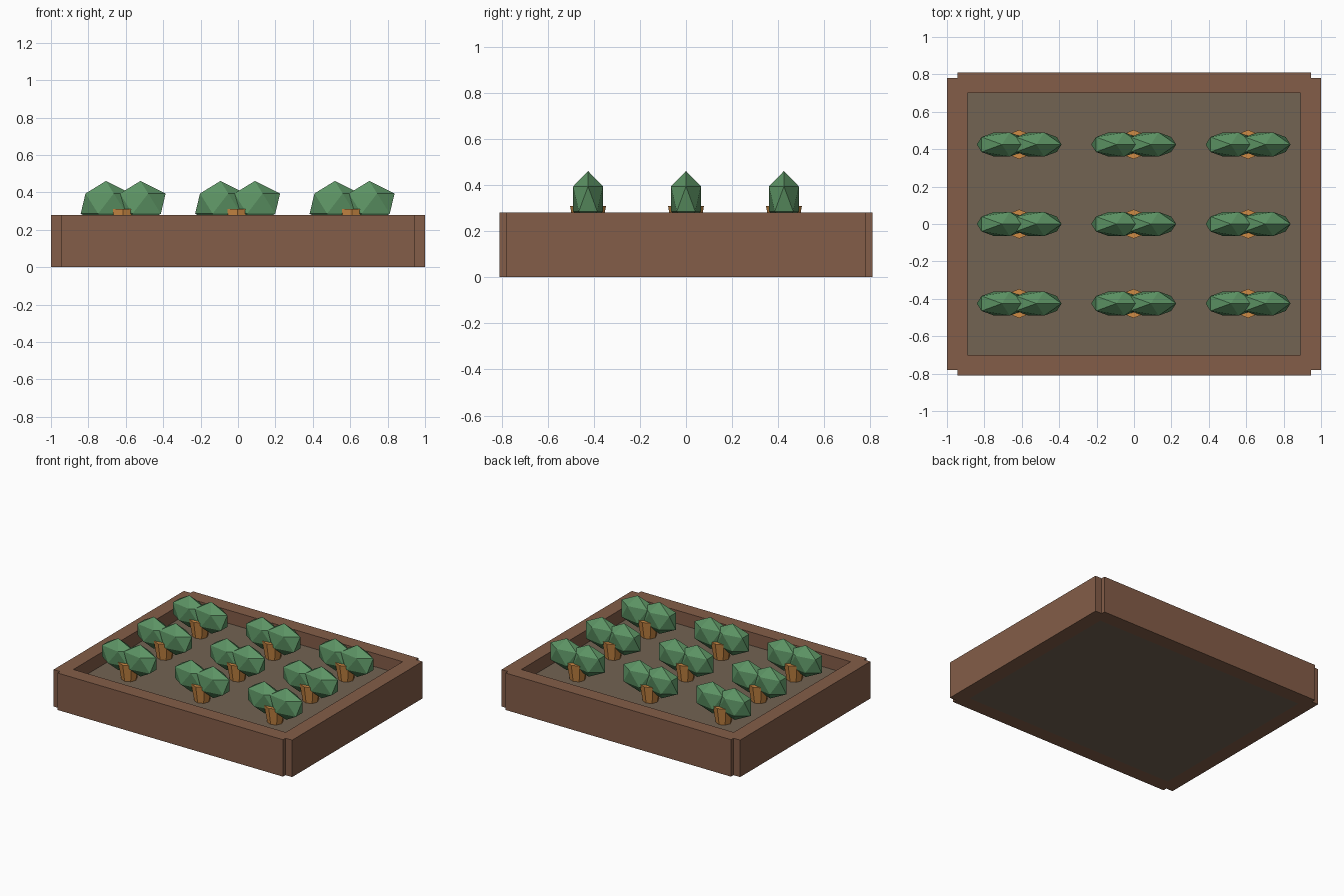
import bpy

if "Cube" in bpy.data.objects:
    bpy.data.objects.remove(bpy.data.objects["Cube"])


def material(name, rgb):
    m = bpy.data.materials.new(name)
    m.diffuse_color = (*rgb, 1)
    m.use_nodes = True
    m.node_tree.nodes["Principled BSDF"].inputs["Base Color"].default_value = m.diffuse_color
    return m


WOOD = material("wood", (0.23, 0.11, 0.065))
SOIL = material("soil", (0.17, 0.125, 0.085))
LEAF = material("leaf_green", (0.11, 0.30, 0.13))
ROOT = material("root_orange", (0.62, 0.26, 0.06))


def finish(name, mat):
    ob = bpy.context.object
    ob.name = name
    ob.data.materials.append(mat)
    return ob


def box(name, x0, x1, y0, y1, z0, z1, mat):
    bpy.ops.mesh.primitive_cube_add(
        size=1, location=((x0 + x1) / 2, (y0 + y1) / 2, (z0 + z1) / 2))
    ob = finish(name, mat)
    ob.scale = (x1 - x0, y1 - y0, z1 - z0)


# Planter frame: long boards stand proud of the side boards at the corners
H = 0.28
box("front_board", -0.945, 0.945, -0.81, -0.70, 0, H, WOOD)
box("back_board", -0.945, 0.945, 0.70, 0.81, 0, H, WOOD)
box("left_board", -1.0, -0.89, -0.78, 0.78, 0, H, WOOD)
box("right_board", 0.89, 1.0, -0.78, 0.78, 0, H, WOOD)

# Soil bed
SOIL_TOP = 0.18
box("soil", -0.89, 0.89, -0.70, 0.70, 0, SOIL_TOP, SOIL)

# Three rows of three vegetables
ROOT_TOP, ROOT_LOW = 0.31, 0.15
for row, y in enumerate((-0.425, 0, 0.425)):
    for col, x in enumerate((-0.614, -0.002, 0.61)):
        tag = f"{row + 1}_{col + 1}"
        # Tapered eight-sided root
        bpy.ops.mesh.primitive_cone_add(
            vertices=8, radius1=0.05, radius2=0.078, depth=ROOT_TOP - ROOT_LOW,
            location=(x, y, (ROOT_TOP + ROOT_LOW) / 2))
        finish(f"root_{tag}", ROOT)
        # Pair of flattened leaf clumps
        for side, dx in (("left", -0.092), ("right", 0.092)):
            bpy.ops.mesh.primitive_ico_sphere_add(
                subdivisions=1, radius=1, location=(x + dx, y, 0.34))
            finish(f"leaf_{side}_{tag}", LEAF).scale = (0.151, 0.076, 0.121)
